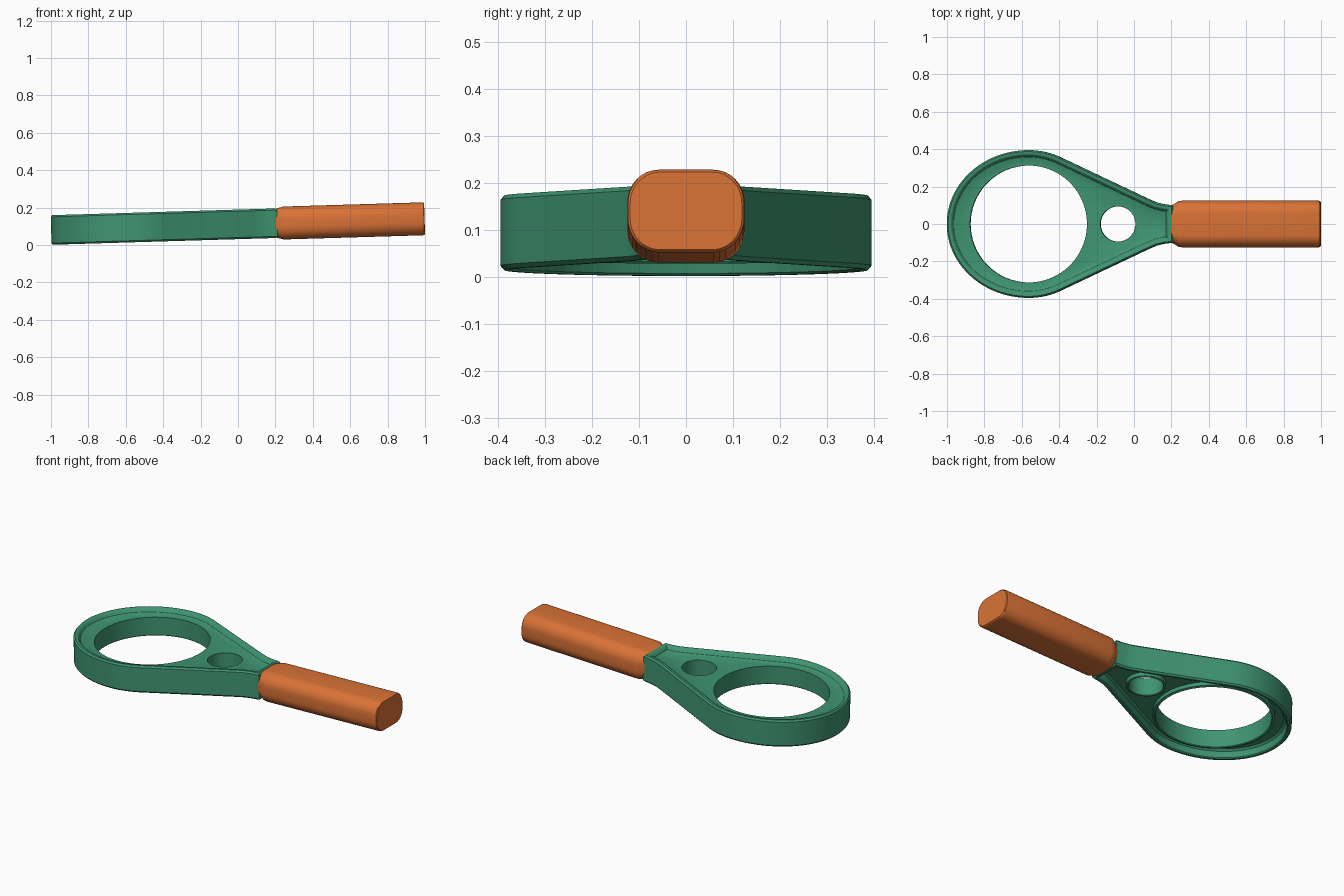
import bpy, bmesh
from math import sin, cos, pi, radians
from mathutils import Vector, Matrix

cube = bpy.data.objects.get("Cube")
if cube:
    bpy.data.objects.remove(cube, do_unlink=True)

# Whole tool rises gently towards the handle end
TILT = Matrix.Translation((0, 0, 0.11)) @ Matrix.Rotation(-0.03, 4, 'Y')
HEAD_X, HOLE_R = -0.5625, 0.3125


def material(name, rgb):
    m = bpy.data.materials.new(name)
    m.use_nodes = True
    m.diffuse_color = (*rgb, 1)
    m.node_tree.nodes["Principled BSDF"].inputs["Base Color"].default_value = (*rgb, 1)
    return m


green = material("green plastic", (0.05, 0.30, 0.165))
orange = material("orange grip", (0.70, 0.17, 0.037))


def loft(name, rings, mat, closed=False):
    """Skin a list of equal point rings; cap the ends or join them up."""
    bm = bmesh.new()
    loops = [[bm.verts.new(p) for p in ring] for ring in rings]
    n = len(loops[0])
    pairs = list(zip(loops, loops[1:]))
    if closed:
        pairs.append((loops[-1], loops[0]))
    else:
        bm.faces.new(loops[0])
        bm.faces.new(loops[-1])
    for a, b in pairs:
        for i in range(n):
            j = (i + 1) % n
            bm.faces.new((a[i], a[j], b[j], b[i]))
    bmesh.ops.recalc_face_normals(bm, faces=bm.faces)
    mesh = bpy.data.meshes.new(name)
    bm.to_mesh(mesh)
    bm.free()
    obj = bpy.data.objects.new(name, mesh)
    bpy.context.collection.objects.link(obj)
    obj.data.materials.append(mat)
    return obj


def activate(obj):
    bpy.ops.object.select_all(action='DESELECT')
    obj.select_set(True)
    bpy.context.view_layer.objects.active = obj


def circle(x, r, z, n=96):
    return [(x + r * cos(2 * pi * i / n), r * sin(2 * pi * i / n), z) for i in range(n)]


def inset(points, d):
    """Move a clockwise outline inwards by d with mitred corners."""
    out = []
    for i, p in enumerate(points):
        a = (p - points[i - 1]).normalized()
        b = (points[(i + 1) % len(points)] - p).normalized()
        na, nb = Vector((a.y, -a.x)), Vector((b.y, -b.x))
        out.append(p + (na + nb) * d / (1 + na.dot(nb)))
    return out


# Teardrop outline: round head, straight shoulders, short neck
upper = []
for i in range(1, 49):
    t = radians(180 - 116 * i / 48)
    rx = 0.437 if cos(t) < 0 else 0.395
    upper.append(Vector((HEAD_X + rx * cos(t), 0.395 * sin(t))))
upper += [Vector(p) for p in ((0.08, 0.133), (0.12, 0.116), (0.16, 0.106), (0.21, 0.1))]
outline = [Vector((HEAD_X - 0.437, 0))] + upper + [Vector((p.x, -p.y)) for p in reversed(upper)]

# Head: outer rim with a recessed web on both faces
profile = [(0.046, -0.03), (0.034, -0.04), (0.026, -0.074), (0.02, -0.079), (0.008, -0.079),
           (0, -0.07), (0, 0.07), (0.008, 0.079), (0.02, 0.079), (0.027, 0.075),
           (0.036, 0.058), (0.046, 0.053)]
head = loft("head", [[(p.x, p.y, z) for p in inset(outline, d)] for d, z in profile], green)

# Large and small round openings
for x, r in ((HEAD_X, HOLE_R), (-0.085, 0.094)):
    cutter = loft("hole_cutter", [circle(x, r, -0.2), circle(x, r, 0.2)], green)
    cutter.hide_render = True
    mod = head.modifiers.new("opening", 'BOOLEAN')
    mod.operation, mod.solver, mod.object = 'DIFFERENCE', 'EXACT', cutter
    activate(head)
    bpy.ops.object.modifier_apply(modifier=mod.name)
    bpy.data.objects.remove(cutter, do_unlink=True)


# Collars standing below the web around each opening
def collar(name, x, r, wall):
    section = [(r, -0.02), (r, -0.052), (r + 0.004, -0.056), (r + wall, -0.052), (r + wall, -0.02)]
    return loft(name, [circle(x, rr, z) for rr, z in section], green, closed=True)


collars = [collar("large_collar", HEAD_X, HOLE_R, 0.018),
           collar("small_collar", -0.085, 0.094, 0.014)]


# Handle: flat-topped rounded section, chamfered at the neck and end
def grip_ring(x, sy, sz):
    ring = []
    for q, (cy, cz) in enumerate(((1, 1), (-1, 1), (-1, -1), (1, -1))):
        for i in range(9):
            t = pi / 2 * (q + i / 8)
            ring.append((x, sy * (cy * 0.058 + 0.067 * cos(t)), sz * (cz * 0.018 + 0.07 * sin(t))))
    return ring


stations = [(0.2, 0.8, 0.86), (0.212, 0.84, 0.9), (0.24, 0.98, 0.99), (0.26, 1, 1),
            (0.985, 1, 1), (0.994, 0.985, 0.98), (0.998, 0.95, 0.94)]
handle = loft("handle", [grip_ring(*s) for s in stations], orange)

for obj in [head, handle] + collars:
    obj.data.transform(TILT)
    activate(obj)
    bpy.ops.object.shade_smooth_by_angle(angle=radians(35))
